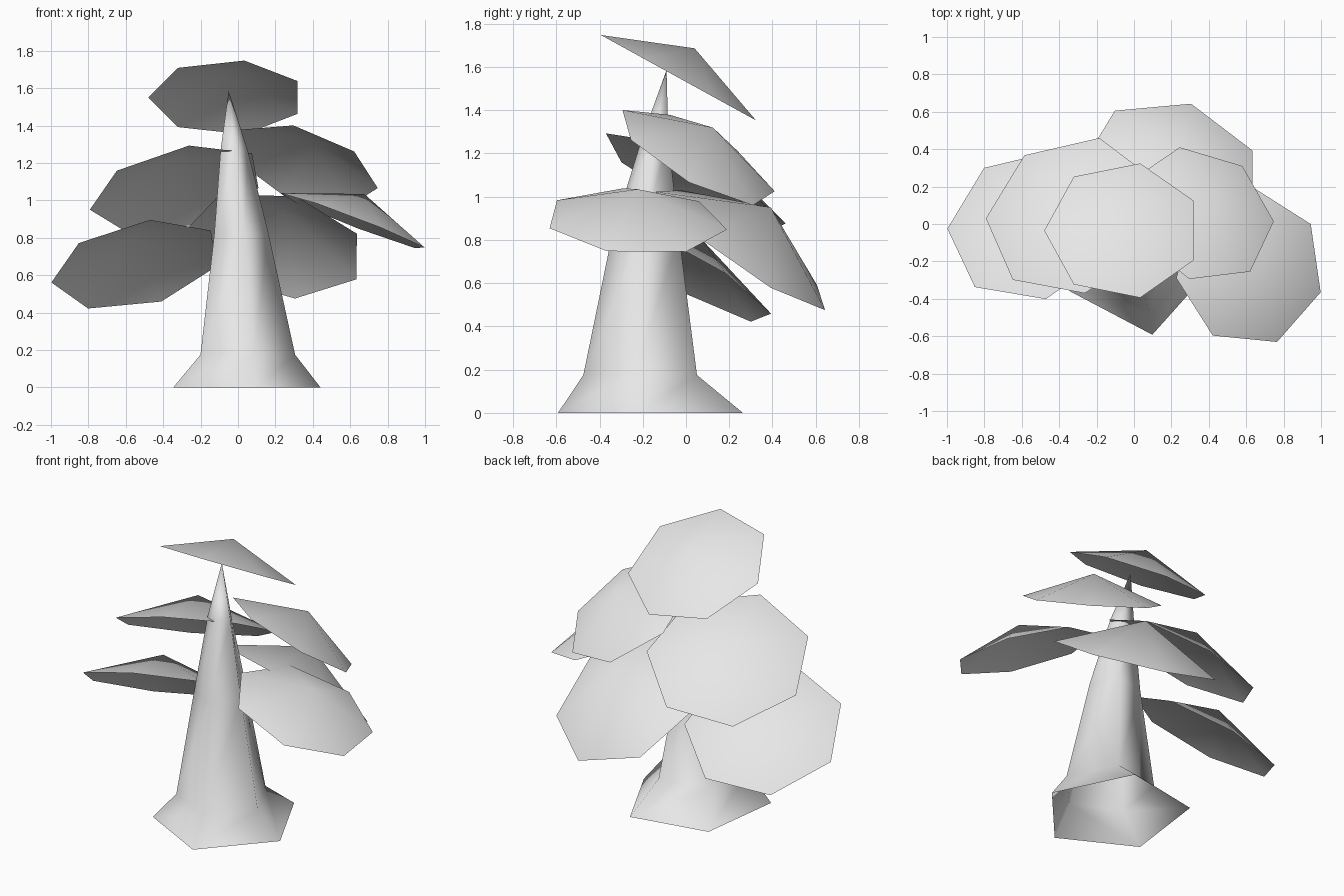
import bpy
import bmesh
from math import cos, sin, pi, radians
from mathutils import Vector

cube = bpy.data.objects.get("Cube")
if cube:
    bpy.data.objects.remove(cube, do_unlink=True)

GREY = (0.8, 0.8, 0.8, 1.0)
grey = bpy.data.materials.new("plain_grey")
grey.use_nodes = True
grey.diffuse_color = GREY
grey.node_tree.nodes["Principled BSDF"].inputs["Base Color"].default_value = GREY


def open_shell(name, rings, tip):
    """Skin a stack of rings and close it to a point, leaving the bottom open."""
    bm = bmesh.new()
    loops = [[bm.verts.new(p) for p in ring] for ring in rings]
    apex = bm.verts.new(tip)
    count = len(loops[0])
    for i in range(count):
        j = (i + 1) % count
        for low, high in zip(loops, loops[1:]):
            bm.faces.new((low[i], low[j], high[j], high[i]))
        bm.faces.new((loops[-1][i], loops[-1][j], apex))
    for face in bm.faces:
        face.smooth = True
    mesh = bpy.data.meshes.new(name)
    bm.to_mesh(mesh)
    bm.free()
    mesh.materials.append(grey)
    obj = bpy.data.objects.new(name, mesh)
    bpy.context.collection.objects.link(obj)


def polygon(centre, u, v, sides):
    """Regular polygon around centre, spanned by the half-axes u and v."""
    return [Vector(centre) + u * cos(a) + v * sin(a)
            for a in (2 * pi * i / sides for i in range(sides))]


# Trunk: five-sided, flared foot, leaning to a point
TURN = radians(-8)


def trunk_ring(x, y, z, rx, ry):
    return [Vector((x + rx * cos(TURN + 2 * pi * i / 5),
                    y + ry * sin(TURN + 2 * pi * i / 5), z)) for i in range(5)]


trunk_profile = [
    (0.025, -0.145, 0.0, 0.42, 0.454),
    (0.038, -0.20, 0.175, 0.27, 0.279),
    (0.01, -0.18, 0.82, 0.155, 0.165),
    (-0.025, -0.14, 1.27, 0.077, 0.065),
]
open_shell("trunk", [trunk_ring(*row) for row in trunk_profile],
           (-0.05, -0.09, 1.585))


# Foliage: shallow seven-sided cones, tilted outwards
def canopy(name, centre, normal, corner, radius, height):
    n = Vector(normal).normalized()
    c = Vector(corner)
    u = (c - n * c.dot(n)).normalized()
    rim = polygon(centre, u * radius, n.cross(u) * radius, 7)
    open_shell(name, [rim], Vector(centre) + n * height)


canopy("canopy_top", (-0.06, -0.035, 1.55),
       (0, 0.55, 1), (-1, 0, 0), 0.42, 0.155)
canopy("canopy_upper_left", (0.357, 0.05, 1.186),
       (0.36, 0.56, 1), (0.393, -0.03, -0.11), 0.41, 0.16)
canopy("canopy_upper_right", (-0.327, 0.042, 1.06),
       (-0.25, 0.525, 1), (-0.459, -0.015, -0.115), 0.478, 0.18)
canopy("canopy_lower_right", (-0.542, -0.008, 0.656),
       (-0.23, 0.567, 1), (-0.458, -0.012, -0.086), 0.466, 0.17)
canopy("canopy_back_left", (0.20, 0.262, 0.765),
       (0.22, 0.70, 1), (0.103, 0.373, -0.285), 0.49, 0.23)
canopy("canopy_front_left", (0.618, -0.233, 0.885),
       (0.383, 0.063, 1), (0.147, -0.397, -0.03), 0.425, 0.16)
